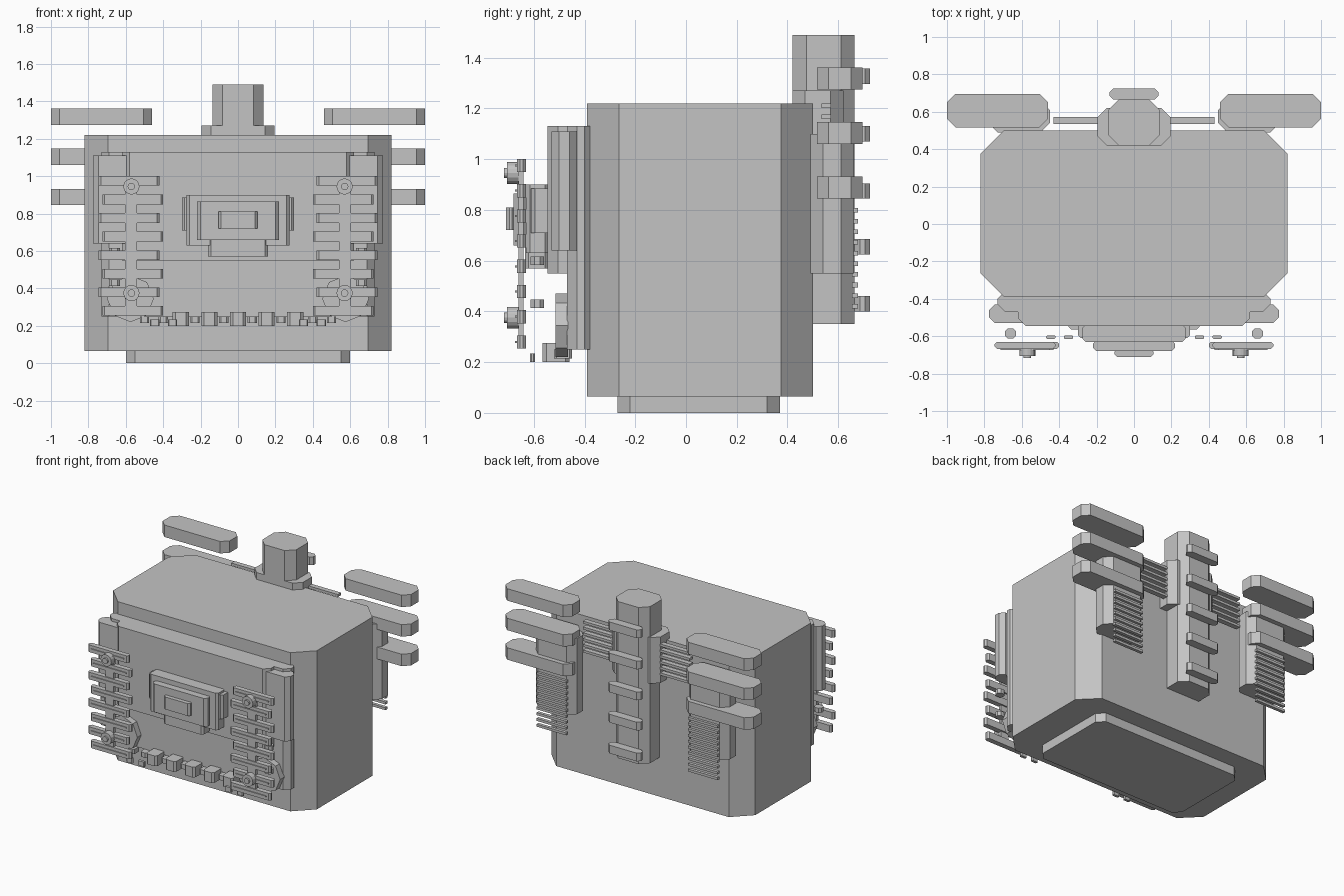
import bpy, bmesh, math

if "Cube" in bpy.data.objects:
    bpy.data.objects.remove(bpy.data.objects["Cube"])

grey = bpy.data.materials.new("plain_grey")
grey.diffuse_color = (0.55, 0.55, 0.55, 1)
grey.use_nodes = True
grey.node_tree.nodes["Principled BSDF"].inputs["Base Color"].default_value = grey.diffuse_color


def finish(name, bm):
    bmesh.ops.recalc_face_normals(bm, faces=bm.faces)
    me = bpy.data.meshes.new(name)
    bm.to_mesh(me)
    bm.free()
    me.materials.append(grey)
    ob = bpy.data.objects.new(name, me)
    bpy.context.collection.objects.link(ob)
    return ob


def block(name, x, y, z, c=0.0):
    """Upright box over the given ranges, with its four vertical edges cut by c."""
    (x0, x1), (y0, y1), (z0, z1) = x, y, z
    if c:
        pts = [(x0 + c, y0), (x1 - c, y0), (x1, y0 + c), (x1, y1 - c),
               (x1 - c, y1), (x0 + c, y1), (x0, y1 - c), (x0, y0 + c)]
    else:
        pts = [(x0, y0), (x1, y0), (x1, y1), (x0, y1)]
    bm = bmesh.new()
    lo = [bm.verts.new((a, b, z0)) for a, b in pts]
    hi = [bm.verts.new((a, b, z1)) for a, b in pts]
    bm.faces.new(lo)
    bm.faces.new(hi)
    n = len(pts)
    for i in range(n):
        j = (i + 1) % n
        bm.faces.new((lo[i], lo[j], hi[j], hi[i]))
    return finish(name, bm)


def pair(name, x, y, z, c=0.0):
    """Block on the right and its mirror on the left."""
    block(name + "_right", x, y, z, c)
    block(name + "_left", (-x[1], -x[0]), y, z, c)


def disc(name, x, z, r, y0, y1, sides):
    """Round part with its axis along y."""
    bm = bmesh.new()
    rings = [[bm.verts.new((x + r * math.cos(2 * math.pi * i / sides), y,
                            z + r * math.sin(2 * math.pi * i / sides)))
              for i in range(sides)] for y in (y0, y1)]
    for ring in rings:
        bm.faces.new(ring)
    for i in range(sides):
        j = (i + 1) % sides
        bm.faces.new((rings[0][i], rings[0][j], rings[1][j], rings[1][i]))
    return finish(name, bm)


# Main body and foot
block("body", (-0.82, 0.82), (-0.39, 0.5), (0.065, 1.22), 0.125)
block("foot", (-0.6, 0.6), (-0.27, 0.37), (0, 0.065), 0.05)

# Front panel with corner pods
block("front_panel", (-0.73, 0.73), (-0.47, -0.36), (0.25, 1.13), 0.04)
block("upper_panel", (-0.62, 0.62), (-0.545, -0.43), (0.55, 1.13), 0.04)
pair("front_pod", (0.56, 0.775), (-0.53, -0.43), (0.64, 1.11), 0.03)

# Stepped centre plate
block("centre_base", (-0.30, 0.30), (-0.61, -0.53), (0.71, 0.885), 0.015)
block("centre_frame", (-0.275, 0.275), (-0.63, -0.54), (0.63, 0.9), 0.015)
block("centre_plate", (-0.22, 0.22), (-0.68, -0.62), (0.66, 0.865), 0.02)
block("centre_button", (-0.105, 0.105), (-0.71, -0.67), (0.72, 0.81), 0.015)
block("centre_tab", (-0.16, 0.16), (-0.635, -0.54), (0.57, 0.66), 0.015)

# Ladder grilles at the front
for i in range(8):
    z = 0.28 + i * 0.0993
    x0, x1 = ((0.40, 0.725), (0.42, 0.745))[i % 2]
    pair("grille_bar", (x0, x1), (-0.667, -0.63), (z - 0.026, z + 0.026), 0.012)
    pair("grille_ridge", (x0 + 0.03, x1 - 0.03), (-0.674, -0.66),
         (z - 0.004, z + 0.004))
pair("grille_post", (0.54, 0.605), (-0.66, -0.64), (0.26, 0.99))
for s in (-1, 1):
    for z in (0.375, 0.945):
        disc("knob", s * 0.57, z, 0.043, -0.705, -0.66, 16)
        disc("knob_pin", s * 0.57, z, 0.02, -0.717, -0.70, 12)
    disc("lamp", s * 0.575, 0.345, 0.125, -0.515, -0.465, 8)
for z in (0.43, 0.60):
    pair("side_stud", (0.63, 0.69), (-0.612, -0.56), (z - 0.017, z + 0.017), 0.015)

# Row of teeth along the lower front
for i in range(-2, 3):
    x = i * 0.153
    block("large_tooth", (x - 0.043, x + 0.043), (-0.565, -0.46), (0.2, 0.275), 0.015)
for x in (0.076, 0.23, 0.40, 0.50):
    pair("small_tooth", (x - 0.025, x + 0.025), (-0.52, -0.45), (0.215, 0.25), 0.01)
for x in (0.35, 0.445):
    pair("outer_tooth", (x - 0.025, x + 0.025), (-0.615, -0.595), (0.2, 0.235), 0.006)

# Rear column with collar and clamps
block("rear_column", (-0.137, 0.137), (0.42, 0.665), (0.35, 1.49), 0.055)
block("column_collar", (-0.195, 0.195), (0.42, 0.62), (0.935, 1.27), 0.05)
for z in (0.43, 0.655, 0.875, 1.10, 1.327):
    block("column_clamp", (-0.13, 0.13), (0.665, 0.725), (z - 0.03, z + 0.03), 0.02)

# Rear pods, wide fins and thin slats
pair("rear_pod", (0.45, 0.78), (0.49, 0.66), (0.55, 1.1), 0.05)
for z in (0.845, 1.06, 1.275):
    pair("rear_fin", (0.46, 1.0), (0.517, 0.695), (z, z + 0.087), 0.045)
for i in range(10):
    z = 0.42 + i * 0.042
    pair("pod_slat", (0.49, 0.73), (0.655, 0.678), (z - 0.009, z + 0.009))
for i in range(6):
    z = 1.0 + i * 0.042
    pair("inner_slat", (0.18, 0.43), (0.535, 0.572), (z - 0.009, z + 0.009))
